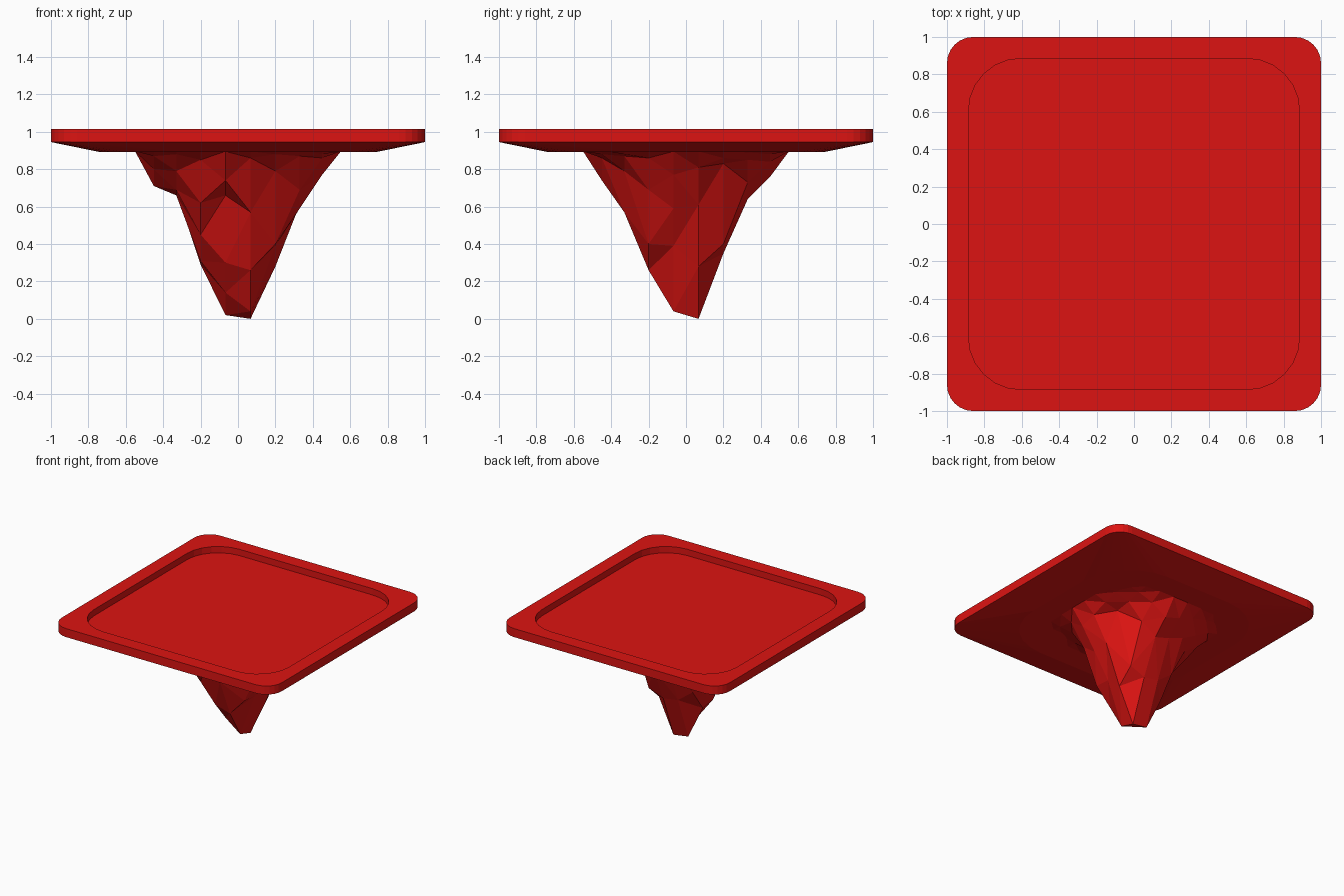
import bpy, bmesh
from math import cos, sin, pi

if "Cube" in bpy.data.objects:
    bpy.data.objects.remove(bpy.data.objects["Cube"])

red = bpy.data.materials.new("red")
red.diffuse_color = (0.72, 0.007, 0.006, 1)
red.use_nodes = True
red.node_tree.nodes["Principled BSDF"].inputs["Base Color"].default_value = red.diffuse_color


def make_object(name, bm):
    bmesh.ops.recalc_face_normals(bm, faces=bm.faces)
    mesh = bpy.data.meshes.new(name)
    bm.to_mesh(mesh)
    bm.free()
    mesh.materials.append(red)
    obj = bpy.data.objects.new(name, mesh)
    bpy.context.collection.objects.link(obj)
    return obj


def rounded_ring(bm, half, radius, z, steps=6):
    ring = []
    for q, (sx, sy) in enumerate([(1, 1), (-1, 1), (-1, -1), (1, -1)]):
        for i in range(steps + 1):
            a = (q + i / steps) * pi / 2
            ring.append(bm.verts.new((sx * (half - radius) + radius * cos(a),
                                      sy * (half - radius) + radius * sin(a), z)))
    return ring


# Tray slab: underside, bevelled bottom, outer wall, rim, recess wall, floor
bm = bmesh.new()
profile = [(0.745, 0.45, 0.893), (1, 0.14, 0.945), (1, 0.14, 1.015),
           (0.885, 0.28, 1.015), (0.885, 0.28, 0.963)]
rings = [rounded_ring(bm, *p) for p in profile]
for lo, hi in zip(rings, rings[1:]):
    n = len(lo)
    for i in range(n):
        j = (i + 1) % n
        bm.faces.new((lo[i], lo[j], hi[j], hi[i]))
bm.faces.new(rings[0])
bm.faces.new(rings[-1])
make_object("platform_slab", bm)

# Hanging rock: faceted height field, rows run front to back
depth = [
    [.90, .88, .85, .74, .86, .88, .90, .90],
    [.87, .79, .62, .66, .57, .79, .87, .88],
    [.80, .69, .45, .30, .26, .40, .69, .86],
    [.71, .66, .31, .14, .04, .39, .59, .77],
    [.75, .68, .29, .02, .00, .28, .61, .81],
    [.80, .72, .47, .37, .35, .40, .83, .86],
    [.87, .80, .73, .68, .64, .73, .85, .89],
    [.90, .88, .85, .80, .76, .84, .88, .90],
]
coords = [-.55, -.45, -.33, -.2, -.067, .067, .2, .33, .45, .55]
bm = bmesh.new()
grid = []
for r, y in enumerate(coords):
    row = []
    for c, x in enumerate(coords):
        inside = 0 < r < 9 and 0 < c < 9
        z = depth[r - 1][c - 1] if inside else 0.895
        row.append(bm.verts.new((x, y, z)))
    grid.append(row)
for r in range(9):
    for c in range(9):
        a, b = grid[r][c], grid[r][c + 1]
        d, e = grid[r + 1][c], grid[r + 1][c + 1]
        # split each cell along its flatter diagonal
        if abs(a.co.z - e.co.z) < abs(b.co.z - d.co.z):
            bm.faces.new((a, e, b))
            bm.faces.new((a, d, e))
        else:
            bm.faces.new((a, d, b))
            bm.faces.new((b, d, e))
# close the top inside the slab
border = ([grid[0][c] for c in range(9)] + [grid[r][9] for r in range(9)]
          + [grid[9][c] for c in range(9, 0, -1)] + [grid[r][0] for r in range(9, 0, -1)])
bm.faces.new(border)
make_object("hanging_rock", bm)
